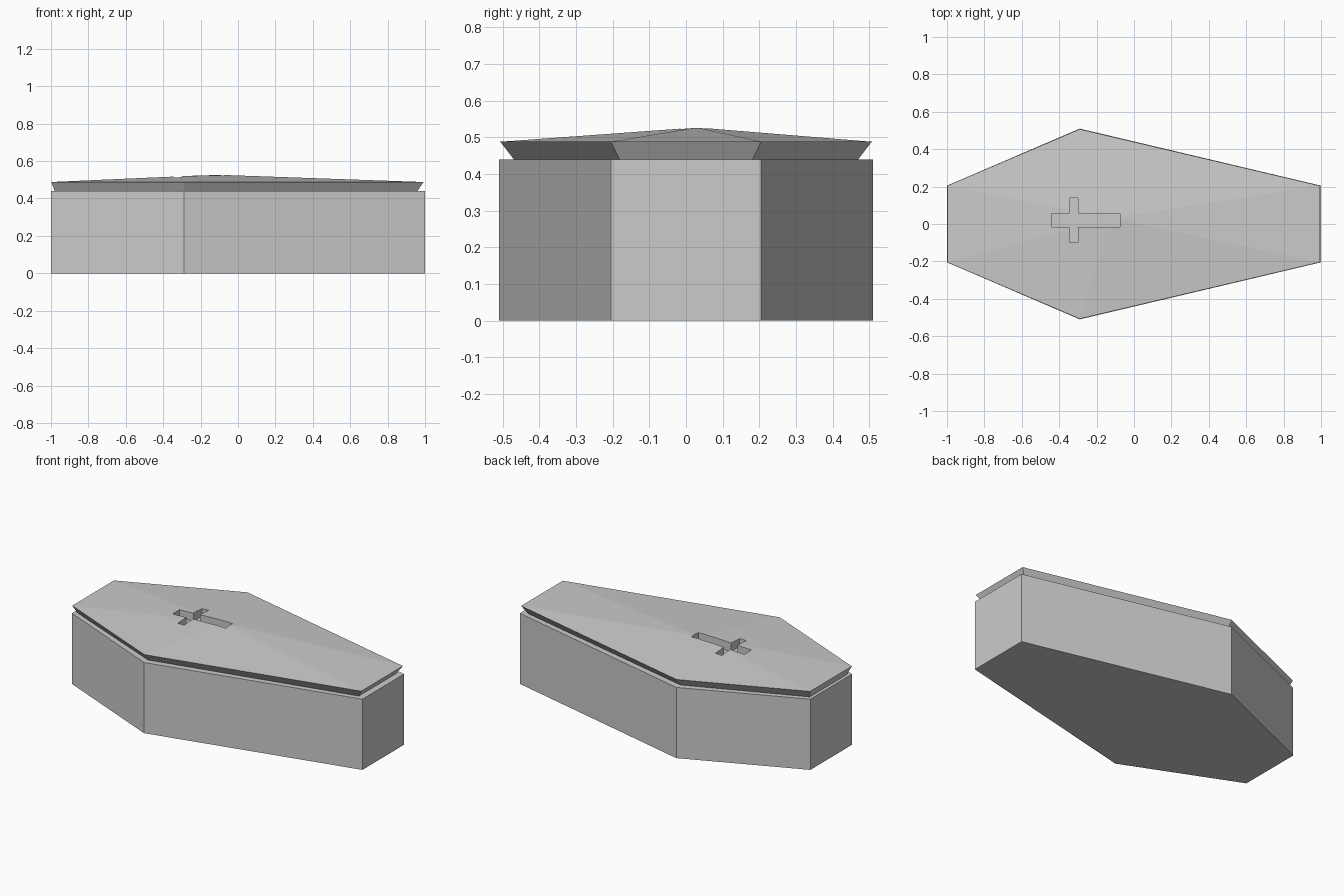
import bpy
import bmesh

if "Cube" in bpy.data.objects:
    bpy.data.objects.remove(bpy.data.objects["Cube"])


def finish(bm, name):
    bmesh.ops.recalc_face_normals(bm, faces=bm.faces)
    mesh = bpy.data.meshes.new(name)
    bm.to_mesh(mesh)
    bm.free()
    obj = bpy.data.objects.new(name, mesh)
    bpy.context.collection.objects.link(obj)
    return obj


def loft(name, lower, z0, upper, z1, apex=None):
    """Join two matching outlines; the top is flat or fans up to an apex."""
    bm = bmesh.new()
    a = [bm.verts.new((x, y, z0)) for x, y in lower]
    b = [bm.verts.new((x, y, z1)) for x, y in upper]
    tip = bm.verts.new(apex) if apex else None
    n = len(a)
    bm.faces.new(a[::-1])
    if not apex:
        bm.faces.new(b)
    for i in range(n):
        j = (i + 1) % n
        bm.faces.new((a[i], a[j], b[j], b[i]))
        if apex:
            bm.faces.new((b[i], b[j], tip))
    return finish(bm, name)


def hexagon(x_head, x_foot, end, shoulder, x_shoulder=-0.29):
    """Six-sided outline, mirrored across y."""
    half = [(x_head, -end), (x_shoulder, -shoulder), (x_foot, -end)]
    return half + [(x, -y) for x, y in reversed(half)]


# Box body
outline = hexagon(-1.0, 1.0, 0.205, 0.51)
loft("coffin_body", outline, 0.0, outline, 0.44)

# Lid with undercut rim and shallow peaked top
lid = loft("coffin_lid", hexagon(-0.98, 0.96, 0.182, 0.47), 0.44,
           hexagon(-0.998, 0.992, 0.205, 0.507), 0.488,
           apex=(-0.12, 0.03, 0.527))

# Cross-shaped recess in the lid
x0, x1, x2, x3 = -0.44, -0.345, -0.30, -0.075
y0, y1, y2, y3 = -0.10, -0.015, 0.055, 0.14
cross = [(x0, y1), (x1, y1), (x1, y0), (x2, y0), (x2, y1), (x3, y1),
         (x3, y2), (x2, y2), (x2, y3), (x1, y3), (x1, y2), (x0, y2)]
cutter = loft("cross_cutter", cross, 0.465, cross, 0.6)
cutter.hide_render = True
cutter.display_type = 'WIRE'
cut = lid.modifiers.new("cross_recess", 'BOOLEAN')
cut.operation = 'DIFFERENCE'
cut.solver = 'EXACT'
cut.object = cutter
